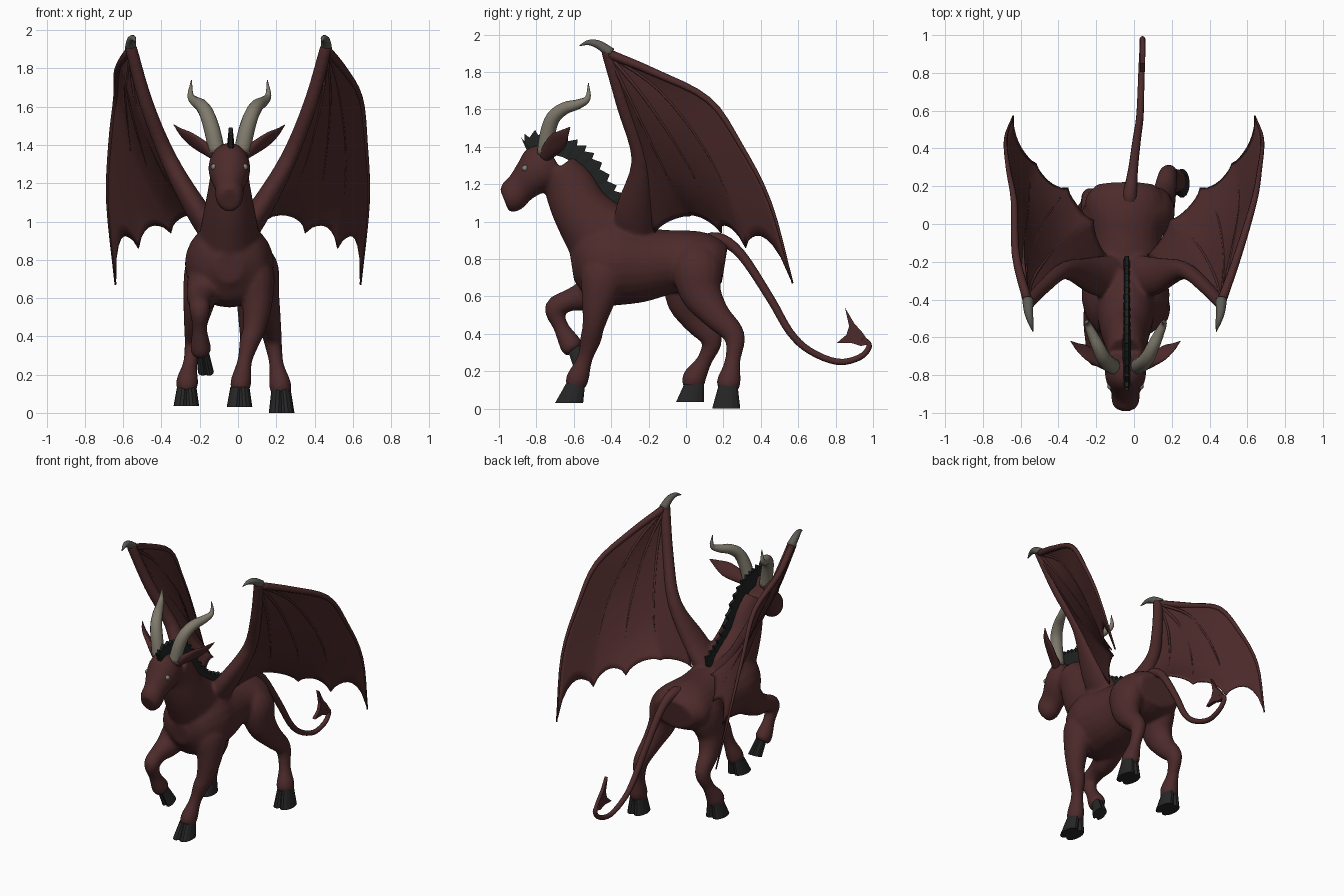
import bpy, bmesh, math
from mathutils import Vector

if "Cube" in bpy.data.objects:
    bpy.data.objects.remove(bpy.data.objects["Cube"])

CX = -0.045  # body centre line


def material(name, r, g, b):
    m = bpy.data.materials.new(name)
    m.diffuse_color = (r, g, b, 1)
    m.use_nodes = True
    m.node_tree.nodes["Principled BSDF"].inputs["Base Color"].default_value = m.diffuse_color
    return m


HIDE = material("dark red hide", 0.075, 0.0235, 0.024)
BLACK = material("charcoal mane", 0.014, 0.016, 0.016)
HOOF = material("hoof grey", 0.019, 0.019, 0.019)
HORN = material("bone horn", 0.215, 0.195, 0.15)
CLAW = material("claw grey", 0.11, 0.105, 0.09)
EYE = material("pale eye", 0.22, 0.22, 0.19)


def finish(bm, name, mat, smooth=True):
    bmesh.ops.recalc_face_normals(bm, faces=bm.faces[:])
    me = bpy.data.meshes.new(name)
    for f in bm.faces:
        f.smooth = smooth
    bm.to_mesh(me)
    bm.free()
    me.materials.append(mat)
    ob = bpy.data.objects.new(name, me)
    bpy.context.collection.objects.link(ob)
    return ob


def sample(pts, t):
    """Catmull-Rom through tuples of any length, t in 0..1."""
    k = len(pts) - 1
    i = min(int(t * k), k - 1)
    u = t * k - i
    p1, p2 = pts[i], pts[i + 1]
    p0 = pts[i - 1] if i else [2 * a - b for a, b in zip(p1, p2)]
    p3 = pts[i + 2] if i + 2 <= k else [2 * b - a for a, b in zip(p1, p2)]
    return [0.5 * (2 * b + (c - a) * u + (2 * a - 5 * b + 4 * c - d) * u * u
                   + (3 * b - a - 3 * c + d) * u ** 3)
            for a, b, c, d in zip(p0, p1, p2, p3)]


def tube(bm, pts, sides=16, per=4, axis=None):
    """Loft ellipses along points (x, y, z, half width, half depth)."""
    n = (len(pts) - 1) * per
    path = [sample(pts, i / n) for i in range(n + 1)]
    rings = []
    for i, p in enumerate(path):
        t = Vector(path[min(i + 1, n)][:3]) - Vector(path[max(i - 1, 0)][:3])
        t = (axis or t).normalized()
        u = (Vector((1, 0, 0)) - t * t.x).normalized()
        v = t.cross(u)
        a, b = max(p[3], 0.002), max(p[-1], 0.002)
        rings.append([bm.verts.new(Vector(p[:3]) + u * a * math.cos(w) + v * b * math.sin(w))
                      for w in (2 * math.pi * j / sides for j in range(sides))])
    for r, q in zip(rings, rings[1:]):
        for j in range(sides):
            k = (j + 1) % sides
            bm.faces.new((r[j], r[k], q[k], q[j]))
    bm.faces.new(rings[0][::-1])
    bm.faces.new(rings[-1])


def place(p, side):
    """Left wing opens slightly wider near the wrist and root."""
    if side > 0:
        return tuple(p)
    return (-p[0] - .1 * min(1, max(0, (.1 - p[1]) / .35)),) + tuple(p[1:])


# Body: torso, neck, head, legs and wing arms fused into one smooth skin
torso = [(-.61, .76, .07, .08), (-.54, .77, .18, .19), (-.4, .78, .232, .23), (-.25, .77, .215, .205),
         (-.08, .785, .19, .17), (.05, .785, .21, .165), (.14, .78, .21, .145), (.207, .77, .155, .105)]
neck = [(-.40, .86, .17, .22), (-.55, 1.045, .135, .16), (-.625, 1.19, .108, .138), (-.69, 1.28, .095, .11)]
head = [(-.70, 1.33, .08, .09), (-.765, 1.293, .108, .128), (-.82, 1.243, .104, .108),
        (-.885, 1.18, .076, .085), (-.935, 1.132, .074, .086), (-.972, 1.115, .055, .064)]
# Leg thickness from top to pastern, shared by each pair
front_size = [(.06, .085), (.1, .125), (.08, .088), (.06, .06), (.053, .057), (.039, .042), (.055, .061), (.045, .048)]
rear_size = [(.07, .08), (.105, .135), (.087, .113), (.064, .078), (.05, .058), (.038, .042), (.058, .064), (.05, .055)]
lifted = [(-.13, -.4, .78), (-.16, -.43, .7), (-.19, -.53, .61), (-.2, -.62, .58),
          (-.2, -.7, .535), (-.2, -.67, .44), (-.195, -.615, .34), (-.19, -.595, .31)]
standing = [(.07, -.42, .82), (.09, -.44, .72), (.1, -.47, .57), (.085, -.495, .44),
            (.06, -.51, .37), (.035, -.54, .27), (.015, -.58, .16), (.01, -.6, .11)]
rear_right = [(.06, .06, .86), (.105, .06, .76), (.13, .08, .62), (.16, .16, .5),
              (.18, .258, .39), (.2, .25, .26), (.22, .23, .15), (.225, .22, .1)]
rear_left = [(-.12, .04, .86), (-.17, .03, .76), (-.2, 0, .6), (-.22, .05, .48),
             (-.23, .137, .37), (-.25, .1, .26), (-.265, .045, .165), (-.268, .04, .115)]
arm = [(0, -.28, .91, .08, .12), (.12, -.275, 1.07, .062, .1), (.265, -.245, 1.33, .045, .048),
       (.38, -.335, 1.62, .038, .038), (.463, -.425, 1.92, .033, .033)]
bm = bmesh.new()
for part in (torso, neck, head):
    tube(bm, [(CX,) + p for p in part], 24)
for leg, size in ((lifted, front_size), (standing, front_size), (rear_right, rear_size), (rear_left, rear_size)):
    tube(bm, [p + s for p, s in zip(leg, size)])
for side in (1, -1):
    tube(bm, [place(p, side) for p in arm])
body = finish(bm, "body_and_wing_arms", HIDE)
rm = body.modifiers.new("fuse", 'REMESH')
rm.mode, rm.voxel_size, rm.use_smooth_shade = 'VOXEL', 0.011, True
sm = body.modifiers.new("soften", 'SMOOTH')
sm.factor, sm.iterations = 0.5, 9

# Cloven hooves: two overlapping toes each (top centre, bottom centre)
hooves = [((.01, -.59, .135), (.008, -.625, .03)), ((.225, .225, .125), (.228, .215, 0)),
          ((-.268, .045, .14), (-.27, .022, .035)), ((-.19, -.61, .345), (-.168, -.55, .215))]
for i, (top, low) in enumerate(hooves):
    bm = bmesh.new()
    up = i == 3
    axis = Vector((0, -.4, .85)) if up else Vector((0, 0, 1))
    s = 0.62 if up else 1
    for dx in (-1, 1):
        tube(bm, [(top[0] + dx * .016 * s, top[1], top[2], .034 * s, .052 * s),
                  (low[0] + dx * .026 * s, low[1], low[2], .041 * s, .077 * s)], 14, 1, axis)
    finish(bm, "lifted_hoof" if up else "hoof", HOOF, False)

# Mane: serrated blade along the crest of the neck
crest = [(-.845, 1.375), (-.8, 1.41), (-.72, 1.40), (-.62, 1.37), (-.53, 1.29), (-.43, 1.14), (-.32, 1.03), (-.19, .965)]
bm = bmesh.new()
N = 36
rows = []
for i in range(N + 1):
    y, z = sample(crest, i / N)
    y0, z0 = sample(crest, max(i - 1, 0) / N)
    y1, z1 = sample(crest, min(i + 1, N) / N)
    d = Vector((0, y1 - y0, z1 - z0)).normalized()
    out = Vector((0, -d.z, d.y))
    c = Vector((CX + .007, y, z))
    h = .01 if i in (0, N) else .08 if i % 2 else .05
    tip = c + out * h + d * (.015 if i % 2 else 0)
    base = c - out * .04
    wide, thin = Vector((.022, 0, 0)), Vector((.01, 0, 0))
    rows.append([bm.verts.new(q) for q in (base + wide, tip + thin, tip - thin, base - wide)])
for a, b in zip(rows, rows[1:]):
    for j in range(4):
        k = (j + 1) % 4
        bm.faces.new((a[j], a[k], b[k], b[j]))
bm.faces.new(rows[0])
bm.faces.new(rows[-1])
finish(bm, "mane", BLACK, False)

# Tail with spade tip
tail = [(-.03, .08, .87, .05), (-.02, .17, .905, .037), (-.005, .29, .83, .026), (.015, .45, .59, .022),
        (.03, .555, .41, .02), (.035, .66, .31, .018), (.04, .81, .25, .017), (.045, .93, .275, .016),
        (.045, .98, .335, .015), (.045, .945, .375, .014)]
bm = bmesh.new()
tube(bm, tail, 12)
finish(bm, "tail", HIDE)
bm = bmesh.new()
spade = [(.985, .345), (.945, .405), (.9, .455), (.85, .54), (.872, .44), (.858, .395), (.805, .35), (.88, .352), (.935, .335)]
f = bm.faces.new([bm.verts.new((.033, y, z)) for y, z in spade])
ext = bmesh.ops.extrude_face_region(bm, geom=[f])
bmesh.ops.translate(bm, vec=(.024, 0, 0), verts=[v for v in ext["geom"] if isinstance(v, bmesh.types.BMVert)])
finish(bm, "tail_spade", HIDE, False)

# Horns, ears and eyes, mirrored about the centre line
horn = [(.065, -.755, 1.36, .043), (.088, -.74, 1.47, .042), (.115, -.71, 1.555, .039), (.145, -.65, 1.605, .034),
        (.18, -.575, 1.628, .026), (.203, -.525, 1.66, .016), (.198, -.522, 1.74, .002)]
ear = [(.07, -.755, 1.345, .03, .03), (.13, -.725, 1.385, .024, .046), (.2, -.685, 1.43, .016, .052),
       (.25, -.655, 1.465, .01, .03), (.29, -.62, 1.505, .002, .002)]
for side, label in ((1, "right"), (-1, "left")):
    for pts, name, mat in ((horn, "horn", HORN), (ear, "ear", HIDE)):
        bm = bmesh.new()
        tube(bm, [(CX + side * p[0],) + p[1:] for p in pts], 14)
        finish(bm, label + "_" + name, mat)
    bm = bmesh.new()
    bmesh.ops.create_uvsphere(bm, u_segments=12, v_segments=8, radius=.017)
    bmesh.ops.translate(bm, verts=bm.verts[:], vec=(CX + side * .08, -.86, 1.285))
    finish(bm, label + "_eye", EYE)

# Wings: rays fan out from the wrist, membrane stretched between them
W = (.46, -.42, 1.9)
rays = [
    [W, (.55, -.165, 1.795), (.635, .12, 1.65), (.665, .29, 1.41), (.68, .45, 1.1), (.64, .57, .67)],
    [W, (.52, -.14, 1.7), (.56, .1, 1.39), (.55, .24, 1.1), (.52, .32, .86)],
    [W, (.48, -.22, 1.66), (.46, -.02, 1.36), (.42, .1, 1.13), (.35, .19, .94)],
    [W, (.44, -.3, 1.66), (.36, -.14, 1.33), (.28, -.05, 1.15), (.19, .02, 1.03)],
    [W, (.38, -.33, 1.62), (.27, -.24, 1.32), (.15, -.22, 1.1), (.07, -.165, .94)]]
scallop = [.1, .09, .06, .04]
claw = [(.462, -.40, 1.9, .03), (.458, -.465, 1.945, .024), (.447, -.52, 1.957, .015), (.435, -.57, 1.94, .002)]
for side, label in ((1, "right"), (-1, "left")):
    bm = bmesh.new()
    T, S = 20, 8
    for (ra, rb), cut in zip(zip(rays, rays[1:]), scallop):
        grid = []
        for i in range(T + 1):
            row = []
            for s in (j / S for j in range(S + 1)):
                t = i / T * (1 - cut * max(0, math.sin(math.pi * s)) ** .6)
                p = Vector(sample(ra, t)).lerp(Vector(sample(rb, t)), s)
                row.append(bm.verts.new(place(p, side)))
            grid.append(row)
        for a, b in zip(grid, grid[1:]):
            for j in range(S):
                bm.faces.new((a[j], a[j + 1], b[j + 1], b[j]))
    bmesh.ops.remove_doubles(bm, verts=bm.verts[:], dist=.0005)
    mem = finish(bm, label + "_wing_membrane", HIDE)
    so = mem.modifiers.new("thickness", 'SOLIDIFY')
    so.thickness, so.offset = .008, 0
    bm = bmesh.new()
    for k, ray in enumerate(rays[:4]):
        r = .025 if k == 0 else .011
        tube(bm, [place(p + (r * (1 - .8 * i / (len(ray) - 1)),), side) for i, p in enumerate(ray)], 8)
    finish(bm, label + "_wing_fingers", HIDE)
    bm = bmesh.new()
    tube(bm, [place(p, side) for p in claw], 10)
    finish(bm, label + "_wing_claw", CLAW)
